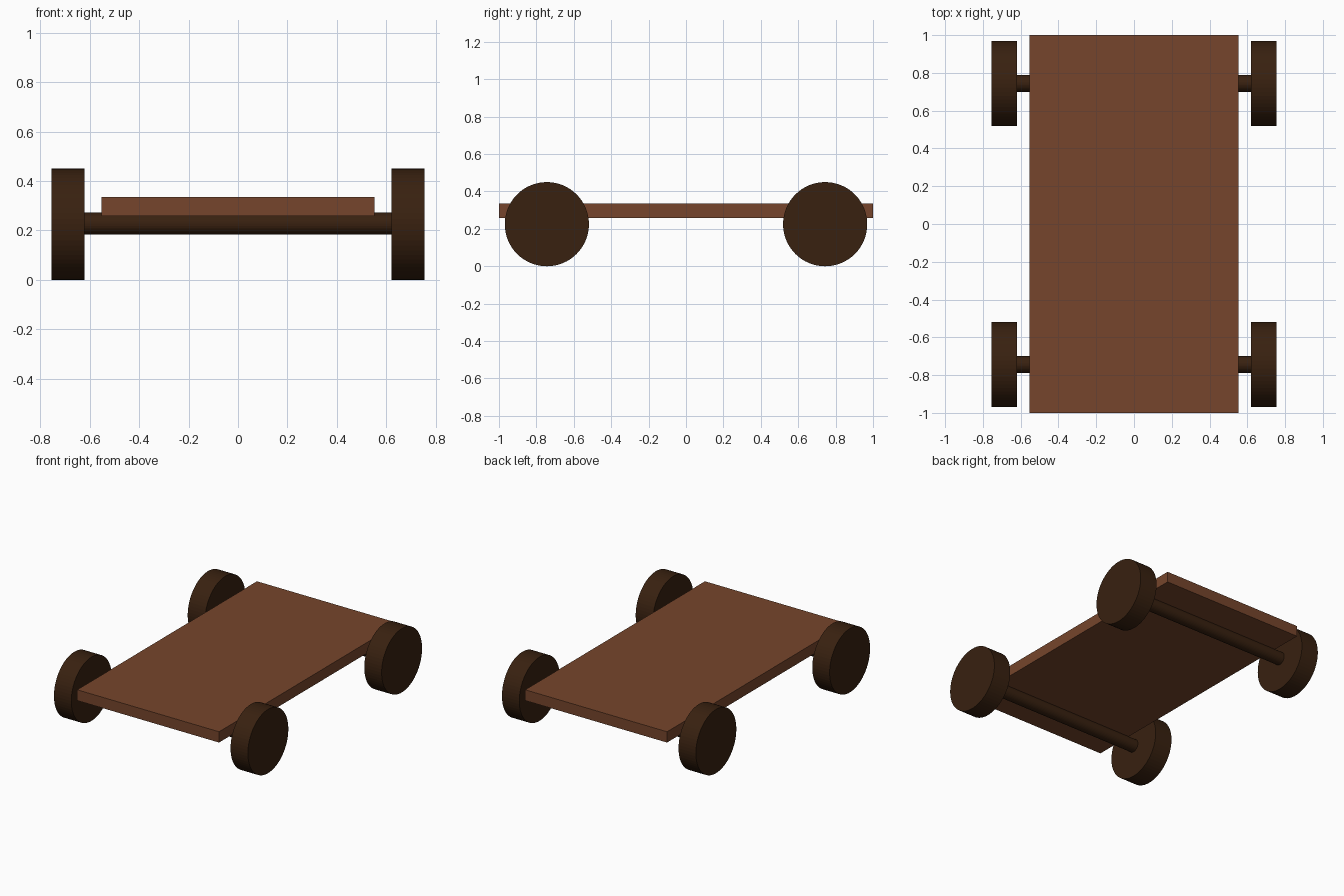
import bpy
from math import pi

if "Cube" in bpy.data.objects:
    bpy.data.objects.remove(bpy.data.objects["Cube"])


def material(name, color):
    mat = bpy.data.materials.new(name)
    mat.diffuse_color = (*color, 1)
    mat.use_nodes = True
    mat.node_tree.nodes["Principled BSDF"].inputs["Base Color"].default_value = mat.diffuse_color
    return mat


deck_wood = material("deck_wood", (0.18, 0.06, 0.025))
dark_wood = material("dark_wood", (0.04, 0.015, 0.005))


def x_cylinder(name, x, y, z, radius, length, sides):
    """Flat-sided cylinder lying along the x axis."""
    bpy.ops.mesh.primitive_cylinder_add(
        vertices=sides, radius=radius, depth=length,
        location=(x, y, z), rotation=(0, pi / 2, 0))
    obj = bpy.context.object
    obj.name = name
    obj.data.materials.append(dark_wood)


# Flat deck board
bpy.ops.mesh.primitive_cube_add(size=1, location=(0, 0, 0.297))
deck = bpy.context.object
deck.name = "deck"
deck.scale = (1.105, 2.0, 0.076)
bpy.ops.object.transform_apply(location=False, rotation=False, scale=True)
deck.data.materials.append(deck_wood)

# Two axles, each with a wheel at either end
for end, y in (("front", -0.744), ("rear", 0.744)):
    x_cylinder(f"{end}_axle", 0, y, 0.2275, 0.0445, 1.26, 32)
    for side, sx in (("left", -1), ("right", 1)):
        x_cylinder(f"{end}_{side}_wheel", sx * 0.688, y, 0.225, 0.225, 0.135, 64)
